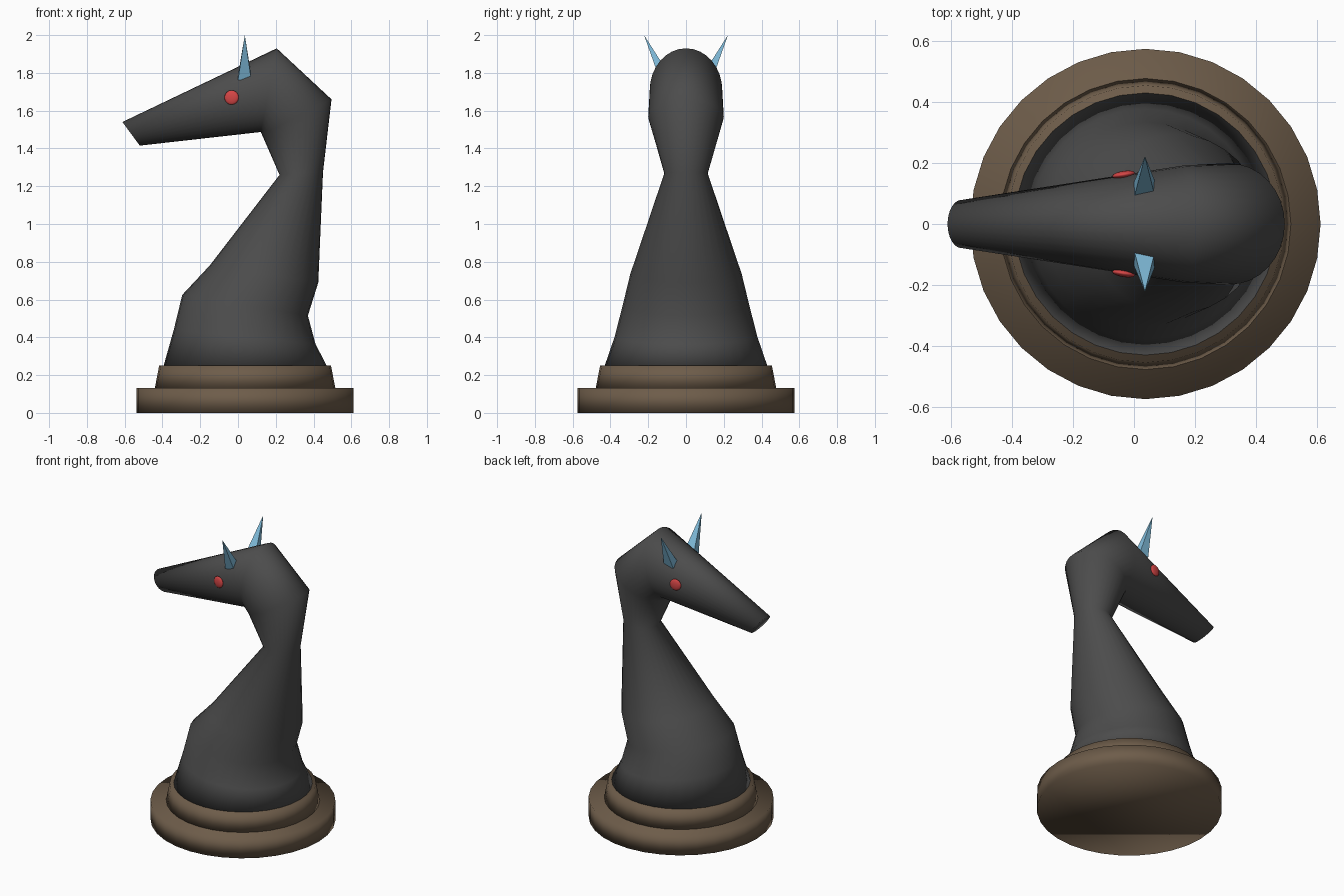
import bpy, bmesh, math
from mathutils import Vector, Matrix

if "Cube" in bpy.data.objects:
    bpy.data.objects.remove(bpy.data.objects["Cube"])

CX = 0.0375  # axis of the round base


def material(name, rgb):
    m = bpy.data.materials.new(name)
    m.diffuse_color = (*rgb, 1)
    m.use_nodes = True
    m.node_tree.nodes["Principled BSDF"].inputs["Base Color"].default_value = m.diffuse_color
    return m


GREY = material("dark grey", (0.072, 0.072, 0.072))
BROWN = material("brown", (0.155, 0.108, 0.068))
RED = material("red", (0.66, 0.06, 0.06))
BLUE = material("light blue", (0.22, 0.51, 0.72))


def make_object(name, bm, mat, smooth=True):
    bmesh.ops.recalc_face_normals(bm, faces=bm.faces)
    for f in bm.faces:
        f.smooth = smooth
    me = bpy.data.meshes.new(name)
    bm.to_mesh(me)
    bm.free()
    me.materials.append(mat)
    ob = bpy.data.objects.new(name, me)
    bpy.context.collection.objects.link(ob)
    return ob


def loft(name, rings, mat, n=32):
    """Skin elliptical rings, each (x, z) to (x, z) in side profile plus a half width in y."""
    bm = bmesh.new()
    loops = []
    for x0, z0, x1, z1, w in rings:
        a, b = Vector((x0, 0, z0)), Vector((x1, 0, z1))
        mid, half = (a + b) / 2, (b - a) / 2
        loops.append([bm.verts.new(mid + half * math.cos(t) + Vector((0, w * math.sin(t), 0)))
                      for t in (2 * math.pi * i / n for i in range(n))])
    for lo, hi in zip(loops, loops[1:]):
        for i in range(n):
            j = (i + 1) % n
            bm.faces.new((lo[i], lo[j], hi[j], hi[i]))
    bm.faces.new(loops[0])
    bm.faces.new(loops[-1])
    return make_object(name, bm, mat)


def disc(name, z0, z1, r0, r1):
    return loft(name, [(CX - r0, z0, CX + r0, z0, r0), (CX - r1, z1, CX + r1, z1, r1)], BROWN)


# Two-step round base
disc("base_foot", 0, 0.132, 0.575, 0.575)
disc("base_collar", 0.13, 0.25, 0.478, 0.455)

# Body, neck and head as one lofted skin
loft("horse_body", [
    (-0.395, 0.245, 0.472, 0.245, 0.432),
    (-0.34, 0.44, 0.41, 0.365, 0.378),
    (-0.295, 0.625, 0.37, 0.515, 0.335),
    (-0.15, 0.78, 0.425, 0.69, 0.295),
    (0.22, 1.26, 0.45, 1.275, 0.115),
    (0.127, 1.473, 0.495, 1.66, 0.20),
    (0.12, 1.487, 0.205, 1.93, 0.192),
    (-0.52, 1.415, -0.612, 1.54, 0.079),
], GREY)

for side, label in ((1, "left"), (-1, "right")):
    # Flattened eye lying on the cheek
    bm = bmesh.new()
    bmesh.ops.create_uvsphere(bm, u_segments=20, v_segments=12, radius=0.038)
    bm.transform(Matrix.Translation((-0.034, side * 0.162, 1.67))
                 @ Matrix.Rotation(side * math.radians(9), 4, 'Z')
                 @ Matrix.Diagonal((1, 0.32, 1, 1)))
    make_object("eye_" + label, bm, RED)

    # Four-sided pointed ear leaning outwards
    bm = bmesh.new()
    tip = bm.verts.new((0.036, side * 0.222, 2.0))
    base = [bm.verts.new((0.035 + u * 0.035, side * (0.112 + v * 0.026), 1.775 - v * 0.012))
            for u, v in ((-1, -1), (1, -1), (1, 1), (-1, 1))]
    for i in range(4):
        bm.faces.new((base[i], base[(i + 1) % 4], tip))
    bm.faces.new(base)
    make_object("ear_" + label, bm, BLUE, smooth=False)
